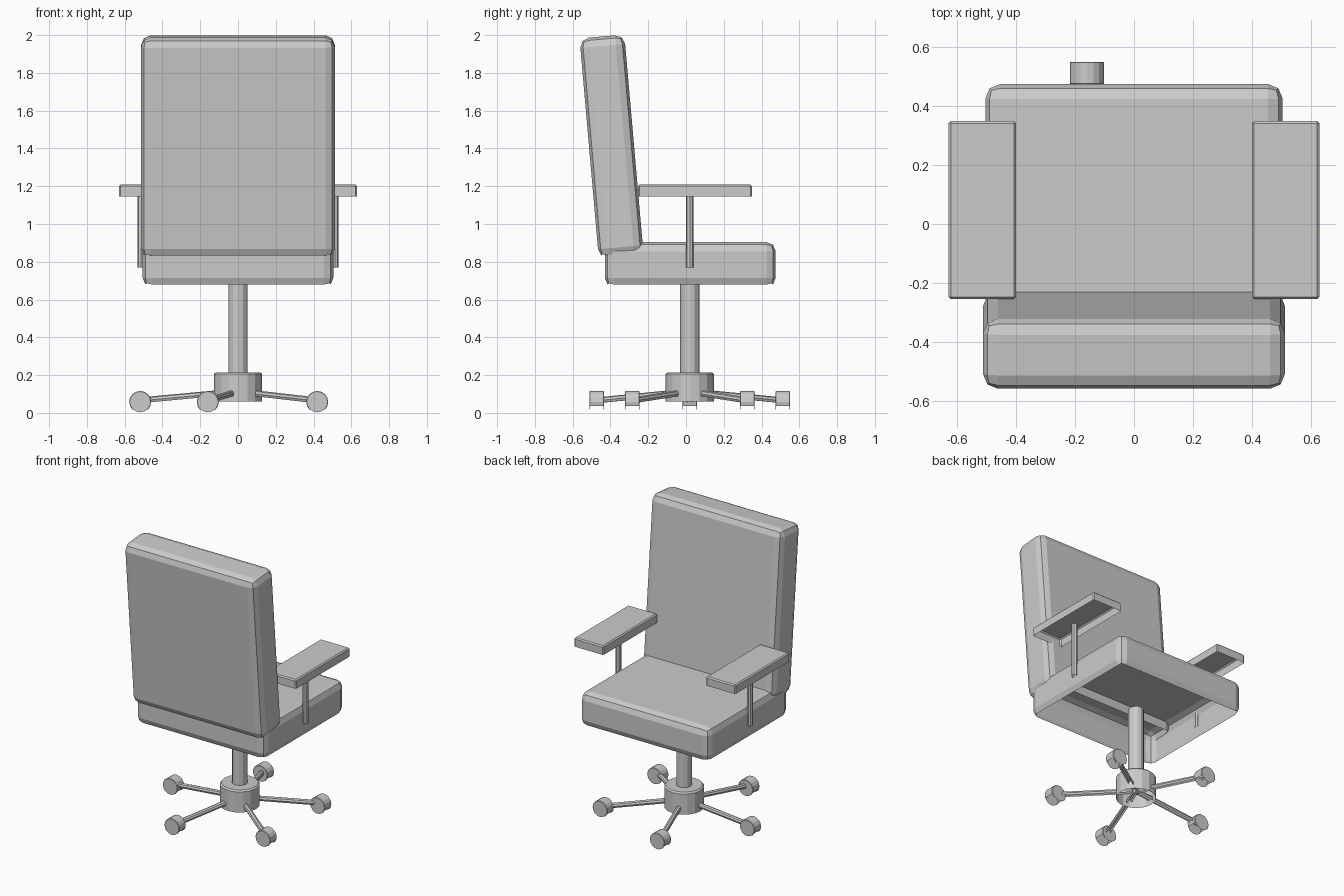
import bpy, bmesh, math
from mathutils import Matrix, Vector

if "Cube" in bpy.data.objects:
    bpy.data.objects.remove(bpy.data.objects["Cube"])

CY = 0.02  # y of the column axis


def finish(bm, name, matrix, bevel, segments, angle=60):
    """Bevel the sharp edges, place the part and leave its underside open."""
    if bevel:
        sharp = [e for e in bm.edges if e.calc_face_angle(0) > math.radians(angle)]
        bmesh.ops.bevel(bm, geom=sharp, offset=bevel, segments=segments,
                        profile=0.5, affect='EDGES')
    bm.transform(matrix)
    bm.normal_update()
    under = [f for f in bm.faces if f.normal.z < -0.5]
    bmesh.ops.delete(bm, geom=under, context='FACES')
    mesh = bpy.data.meshes.new(name)
    bm.to_mesh(mesh)
    bm.free()
    ob = bpy.data.objects.new(name, mesh)
    bpy.context.collection.objects.link(ob)
    return ob


def box(name, center, size, bevel, segments=1, tilt=0):
    bm = bmesh.new()
    bmesh.ops.create_cube(bm, size=1, matrix=Matrix.Diagonal((*size, 1)))
    m = Matrix.Translation(center) @ Matrix.Rotation(math.radians(tilt), 4, 'X')
    return finish(bm, name, m, bevel, segments)


def rod(name, a, b, radius, sides, bevel=0):
    a, b = Vector(a), Vector(b)
    bm = bmesh.new()
    bmesh.ops.create_cone(bm, cap_ends=True, segments=sides, radius1=radius,
                          radius2=radius, depth=(b - a).length)
    m = Matrix.Translation((a + b) / 2) @ (b - a).to_track_quat('Z', 'Y').to_matrix().to_4x4()
    return finish(bm, name, m, bevel, 1)


# Cushions
box("seat", (0, 0.0225, 0.785), (1.01, 0.905, 0.24), 0.05, 2)
box("backrest", (0, -0.394, 1.41), (1.025, 0.238, 1.17), 0.05, 2, tilt=5)

# Armrests and their posts
for side, s in (("left", -1), ("right", 1)):
    box(f"{side}_armrest", (s * 0.515, 0.0475, 1.173), (0.23, 0.605, 0.07), 0.008)
    rod(f"{side}_armrest_post", (s * 0.514, CY, 0.77), (s * 0.514, CY, 1.15), 0.019, 8)

# Column and hub
rod("column", (0, CY, 0.19), (0, CY, 0.71), 0.051, 12)
rod("hub", (0, CY, 0.05), (0, CY, 0.215), 0.128, 16, 0.01)

# Five spokes with wheels, all wheels facing the same way
for i in range(5):
    a = math.radians(36 + 72 * i)
    x, y = 0.518 * math.cos(a), CY + 0.518 * math.sin(a)
    rod(f"spoke_{i + 1}", (0, CY, 0.112), (x, y, 0.064), 0.018, 8)
    rod(f"wheel_{i + 1}", (x, y - 0.038, 0.058), (x, y + 0.038, 0.058), 0.058, 16, 0.003)
